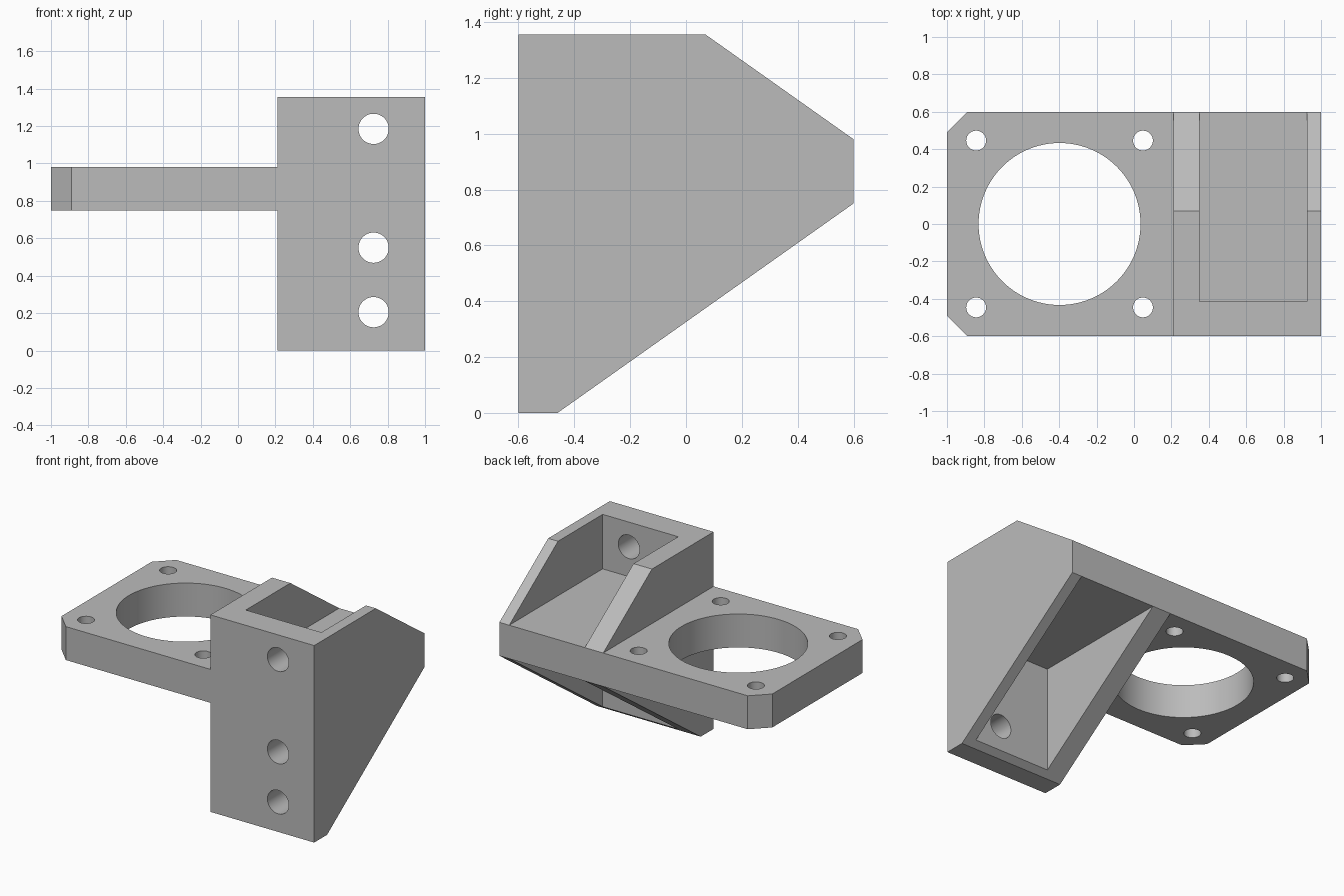
import bpy
import bmesh
import math
from mathutils import Matrix, Vector

cube = bpy.data.objects.get("Cube")
if cube:
    bpy.data.objects.remove(cube, do_unlink=True)

grey = bpy.data.materials.new("plain grey")
grey.use_nodes = True
colour = (0.5, 0.5, 0.5, 1)
grey.diffuse_color = colour
grey.node_tree.nodes["Principled BSDF"].inputs["Base Color"].default_value = colour

# Shared dimensions
FRONT, BACK = -0.6, 0.6
LEFT, RIGHT, SPLIT = 1.0, -1.0, 0.21
TOP, PLATE_TOP, PLATE_BOTTOM = 1.355, 0.98, 0.75
CHAMFER = 0.11


def finish(name, bm):
    bmesh.ops.recalc_face_normals(bm, faces=bm.faces)
    mesh = bpy.data.meshes.new(name)
    bm.to_mesh(mesh)
    bm.free()
    mesh.materials.append(grey)
    obj = bpy.data.objects.new(name, mesh)
    bpy.context.collection.objects.link(obj)
    return obj


def prism(name, points, offset):
    """Extrude a flat outline along an offset."""
    bm = bmesh.new()
    face = bm.faces.new([bm.verts.new(p) for p in points])
    new = bmesh.ops.extrude_face_region(bm, geom=[face], use_keep_orig=True)["geom"]
    verts = [g for g in new if isinstance(g, bmesh.types.BMVert)]
    bmesh.ops.translate(bm, verts=verts, vec=Vector(offset))
    return finish(name, bm)


def box(name, low, high):
    (x0, y0, z0), (x1, y1, z1) = low, high
    outline = [(x0, y0, z0), (x1, y0, z0), (x1, y1, z0), (x0, y1, z0)]
    return prism(name, outline, (0, 0, z1 - z0))


def cylinder(name, centre, radius, depth, axis, segments=48):
    bm = bmesh.new()
    turn = Matrix.Rotation(math.pi / 2, 4, "X") if axis == "Y" else Matrix()
    bmesh.ops.create_cone(bm, cap_ends=True, segments=segments, radius1=radius,
                          radius2=radius, depth=depth,
                          matrix=Matrix.Translation(centre) @ turn)
    return finish(name, bm)


def combine(target, tool, operation):
    """Apply a boolean and discard the tool."""
    tool.hide_render = True
    mod = target.modifiers.new("combine", "BOOLEAN")
    mod.operation, mod.solver, mod.object = operation, "EXACT", tool
    bpy.context.view_layer.objects.active = target
    bpy.ops.object.modifier_apply(modifier=mod.name)
    bpy.data.objects.remove(tool, do_unlink=True)


# Wedge-shaped mounting block
side = [(FRONT, 0), (-0.46, 0), (BACK, PLATE_BOTTOM), (BACK, PLATE_TOP),
        (0.07, TOP), (FRONT, TOP)]
bracket = prism("mounting_bracket", [(SPLIT, y, z) for y, z in side],
                (LEFT - SPLIT, 0, 0))

# Horizontal plate with two chamfered corners
inset = RIGHT + CHAMFER
outline = [(inset, FRONT), (SPLIT + 0.07, FRONT), (SPLIT + 0.07, BACK),
           (inset, BACK), (RIGHT, BACK - CHAMFER), (RIGHT, FRONT + CHAMFER)]
plate = prism("motor_plate", [(x, y, PLATE_BOTTOM) for x, y in outline],
              (0, 0, PLATE_TOP - PLATE_BOTTOM))
combine(bracket, plate, "UNION")

# Pockets above and below the plate, between the side walls
for low, high in ((PLATE_TOP, TOP + 0.2), (-0.2, PLATE_BOTTOM)):
    pocket = box("pocket_cutter", (0.35, -0.415, low), (0.925, 0.8, high))
    combine(bracket, pocket, "DIFFERENCE")

# Large opening and its four screw holes
middle = (PLATE_TOP + PLATE_BOTTOM) / 2
combine(bracket, cylinder("opening_cutter", (-0.398, 0, middle), 0.433, 0.5, "Z", 96),
        "DIFFERENCE")
for dx in (-1, 1):
    for dy in (-1, 1):
        centre = (-0.398 + dx * 0.446, dy * 0.446, middle)
        combine(bracket, cylinder("screw_cutter", centre, 0.053, 0.5, "Z"), "DIFFERENCE")

# Mounting holes through the front wall
for z in (0.205, 0.55, 1.185):
    combine(bracket, cylinder("mount_cutter", (0.725, -0.5, z), 0.081, 0.4, "Y"),
            "DIFFERENCE")

# Smooth hole walls with crisp edges
bpy.ops.object.select_all(action="DESELECT")
bracket.select_set(True)
bpy.context.view_layer.objects.active = bracket
bpy.ops.object.shade_smooth_by_angle(angle=math.radians(30))
